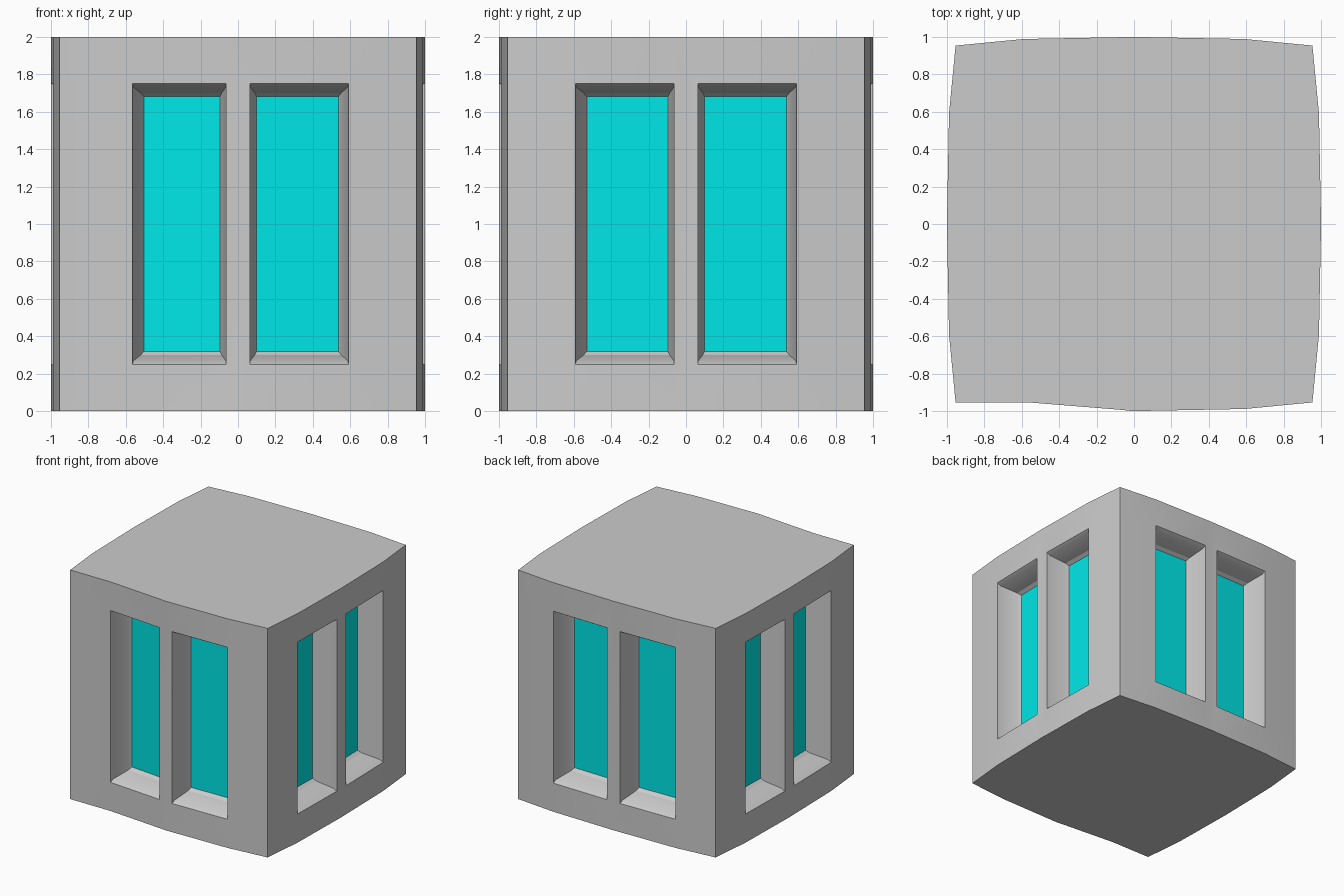
import bpy, bmesh
from math import pi
from mathutils import Matrix

if "Cube" in bpy.data.objects:
    bpy.data.objects.remove(bpy.data.objects["Cube"])

C = 0.953                                   # corner position
ROWS = [0, 0.25, 1.75, 2]
# rings of the window reveal: (depth, side inset fraction, sill inset)
RINGS = [(0.03, 0.05, 0.018), (0.18, 0.72, 0.05), (0.21, 1.0, 0.07)]

# wall profile seen from above: (position along wall, distance from centre)
PLAIN = [(-C, C), (-0.59, 0.988), (-0.063, 0.998), (0, 1), (0.063, 0.998), (0.59, 0.988), (C, C)]
FRONT = [(-C, C), (-0.563, 0.953), (-0.063, 0.993)] + PLAIN[3:]

wall_bm, glass_bm = bmesh.new(), bmesh.new()


def quad(bm, pts, mat):
    bm.faces.new([bm.verts.new(mat @ Matrix.Translation(p).translation) for p in pts])


def build_side(profile, angle):
    mat = Matrix.Rotation(angle, 4, 'Z')

    def point(i, j):
        u, d = profile[i]
        if i == 3 and j in (1, 2):
            d -= 0.007                      # mullion sits slightly back
        return (u, -d, ROWS[j])

    for i in range(6):
        for j in range(3):
            ring = [point(i, j), point(i + 1, j), point(i + 1, j + 1), point(i, j + 1)]
            if j != 1 or i not in (1, 4):
                quad(wall_bm, ring, mat)
                continue
            # window reveal stepping in to the glass
            (ua, da), (ub, db) = profile[i], profile[i + 1]
            ia, ib = (0.06, 0.033) if i == 1 else (0.037, 0.053)
            for depth, f, sill in RINGS:
                a, b = ua + ia * f, ub - ib * f
                ya, yb = depth - da, depth - db
                lo, hi = ROWS[1] + sill, ROWS[2] - sill
                inner = [(a, ya, lo), (b, yb, lo), (b, yb, hi), (a, ya, hi)]
                for k in range(4):
                    n = (k + 1) % 4
                    quad(wall_bm, [ring[k], ring[n], inner[n], inner[k]], mat)
                ring = inner
            quad(glass_bm, ring, mat)


# four walls
for k in range(4):
    build_side(FRONT if k == 0 else PLAIN, k * pi / 2)

# roof and floor
outline = []
for k in range(4):
    rot = Matrix.Rotation(k * pi / 2, 4, 'Z')
    outline += [rot @ Matrix.Translation((u, -d, 0)).translation
                for u, d in (FRONT if k == 0 else PLAIN)[:-1]]
ident = Matrix.Identity(4)
quad(wall_bm, [(p.x, p.y, 2) for p in outline], ident)
quad(wall_bm, [(p.x, p.y, 0) for p in reversed(outline)], ident)


def finish(bm, name):
    bmesh.ops.remove_doubles(bm, verts=bm.verts, dist=1e-4)
    mesh = bpy.data.meshes.new(name)
    bm.to_mesh(mesh)
    bm.free()
    obj = bpy.data.objects.new(name, mesh)
    bpy.context.collection.objects.link(obj)
    return obj


body = finish(wall_bm, "walls")
bpy.ops.object.select_all(action='DESELECT')
bpy.context.view_layer.objects.active = body
body.select_set(True)
bpy.ops.object.shade_smooth_by_angle(angle=0.35)

# cyan panes
panes = finish(glass_bm, "window_glass")
cyan = bpy.data.materials.new("cyan_glass")
cyan.diffuse_color = (0.0, 0.8, 0.8, 1)
cyan.use_nodes = True
cyan.node_tree.nodes["Principled BSDF"].inputs["Base Color"].default_value = cyan.diffuse_color
panes.data.materials.append(cyan)
